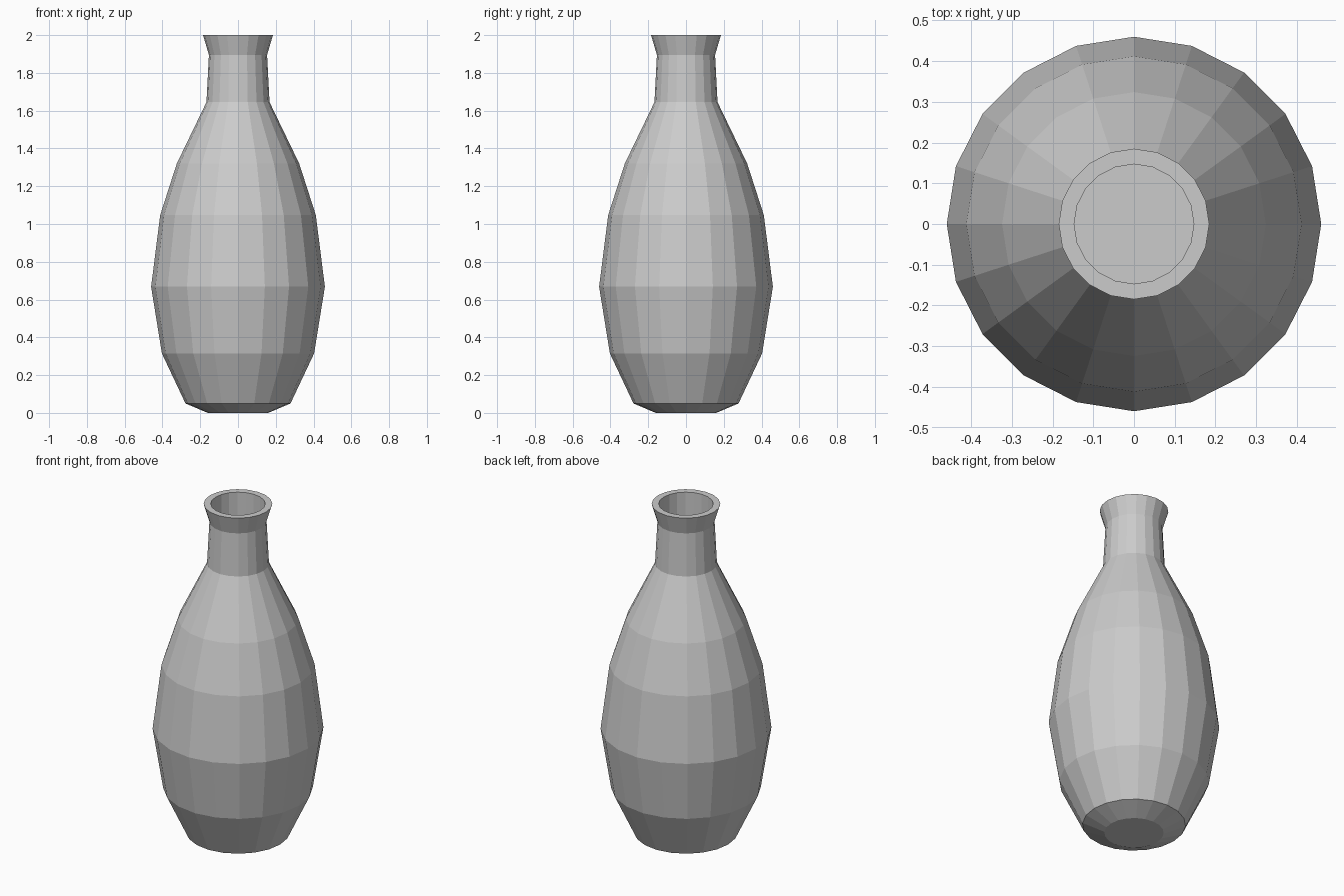
import bpy, bmesh, math

if "Cube" in bpy.data.objects:
    bpy.data.objects.remove(bpy.data.objects["Cube"])

SIDES = 20

# Profile (radius, height): underside, belly, neck, flared lip, then the bore
PROFILE = [
    (0.16, 0.0), (0.278, 0.05), (0.403, 0.315), (0.46, 0.668),
    (0.412, 1.047), (0.324, 1.32), (0.167, 1.645), (0.154, 1.895),
    (0.185, 2.0), (0.147, 2.0), (0.147, 0.1),
]

bm = bmesh.new()


def ring(radius, z):
    return [bm.verts.new((radius * math.cos(2 * math.pi * i / SIDES),
                          radius * math.sin(2 * math.pi * i / SIDES), z))
            for i in range(SIDES)]


# Faceted walls
rings = [ring(r, z) for r, z in PROFILE]
for low, high in zip(rings, rings[1:]):
    for i in range(SIDES):
        j = (i + 1) % SIDES
        bm.faces.new((low[i], low[j], high[j], high[i]))

# Base and inside floor
bm.faces.new(rings[0][::-1])
bm.faces.new(rings[-1])
bmesh.ops.recalc_face_normals(bm, faces=bm.faces)

mesh = bpy.data.meshes.new("vase")
bm.to_mesh(mesh)
bm.free()
vase = bpy.data.objects.new("vase", mesh)
bpy.context.collection.objects.link(vase)
